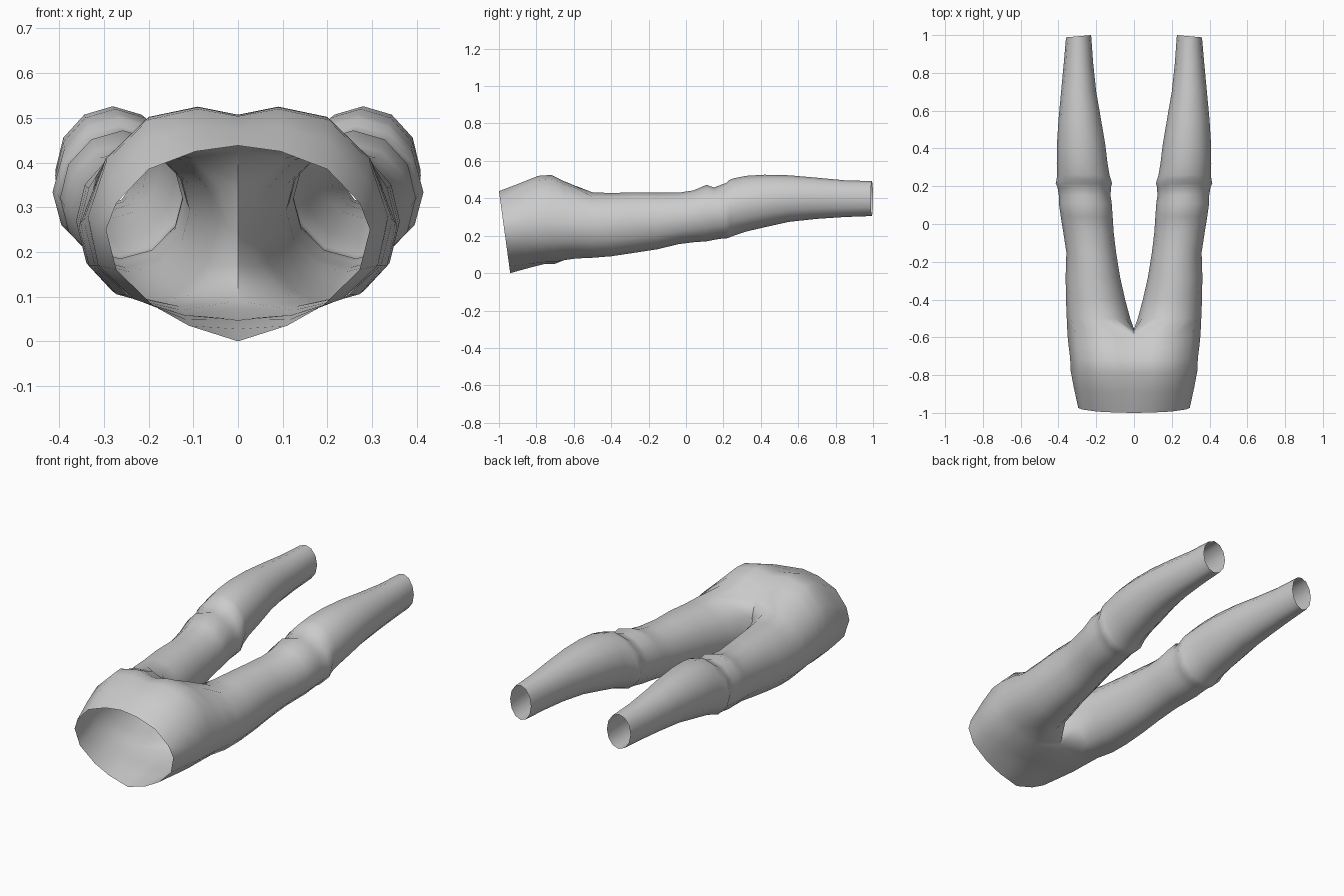
import bpy, bmesh, math

if "Cube" in bpy.data.objects:
    bpy.data.objects.remove(bpy.data.objects["Cube"])

# Half cross-sections of the hips (x, z): top centre, round the outside, to bottom centre
waist = [(0, .438), (.095, .425), (.2, .385), (.272, .31), (.295, .25),
         (.272, .16), (.19, .08), (.11, .035), (0, 0)]
hip = [(0, .507), (.09, .525), (.2, .502), (.295, .41), (.338, .28),
       (.315, .17), (.235, .095), (.12, .06), (0, .05)]
crotch = [(0, .425), (.1, .466), (.2, .455), (.305, .39), (.352, .265),
          (.325, .17), (.25, .105), (.13, .078), (0, .09)]
# Crotch seam on the centre line (y, z), bottom to top
seam = [(-.565, .17), (-.555, .25), (-.565, .34)]

# Leg rings: y, inner x, outer x, bottom z, top z
legs = [(-.5, .02, .356, .082, .432),
        (-.4, .047, .36, .09, .428),
        (-.28, .074, .362, .108, .432),
        (-.15, .095, .358, .128, .43),
        (-.04, .108, .375, .155, .43),
        (.04, .113, .388, .165, .442),
        (.11, .118, .398, .17, .472),
        (.15, .124, .398, .178, .458),
        (.195, .122, .405, .185, .475),
        (.215, .116, .415, .185, .482),
        (.235, .122, .41, .192, .5),
        (.26, .13, .407, .202, .508),
        (.32, .14, .409, .222, .52),
        (.42, .152, .408, .245, .526),
        (.55, .174, .4, .274, .523),
        (.7, .2, .386, .29, .51),
        (.85, .216, .372, .3, .496),
        (1.0, .227, .36, .305, .492)]


def blend(a, b, t):
    return [(p[0] + (q[0] - p[0]) * t, p[1] + (q[1] - p[1]) * t) for p, q in zip(a, b)]


def hip_ring(profile, y, slant):
    top, bottom = profile[0][1], profile[-1][1]
    return [bm.verts.new((x, y + slant * min(1, max(0, (top - z) / (top - bottom))), z))
            for x, z in profile]


def leg_ring(y, x0, x1, z0, z1):
    ring = []
    for i in range(12):
        a = math.radians(120 - 30 * i)
        slant = -.006 * (1 + math.cos(a)) if y == 1 else 0
        ring.append(bm.verts.new(((x0 + x1) / 2 + (x1 - x0) / 2 * math.cos(a), y + slant,
                                  (z0 + z1) / 2 + (z1 - z0) / 2 * math.sin(a))))
    return ring


def bridge(a, b, closed):
    n = len(a)
    for i in range(n if closed else n - 1):
        j = (i + 1) % n
        bm.faces.new((a[i], a[j], b[j], b[i]))


bm = bmesh.new()

# Hips: open half shells from waist to crotch
rings = [hip_ring(waist, -1, .06),
         hip_ring(blend(waist, hip, .55), -.89, .05),
         hip_ring(blend(waist, hip, .95), -.79, .03),
         hip_ring(hip, -.72, .02),
         hip_ring(blend(hip, crotch, .55), -.655, .01),
         hip_ring(crotch, -.59, 0)]
for a, b in zip(rings, rings[1:]):
    bridge(a, b, False)

# Leg: closed rings starting from the crotch seam
loop = rings[-1] + [bm.verts.new((0, y, z)) for y, z in seam]
for spec in legs:
    nxt = leg_ring(*spec)
    bridge(loop, nxt, True)
    loop = nxt

bmesh.ops.recalc_face_normals(bm, faces=bm.faces)
mesh = bpy.data.meshes.new("trousers")
bm.to_mesh(mesh)
bm.free()
trousers = bpy.data.objects.new("trousers", mesh)
bpy.context.collection.objects.link(trousers)

# Mirror to the other leg, welding the centre line
mirror = trousers.modifiers.new("mirror", 'MIRROR')
mirror.use_axis = (True, False, False)
mirror.use_clip = True
bpy.context.view_layer.objects.active = trousers
trousers.select_set(True)
bpy.ops.object.modifier_apply(modifier="mirror")
bpy.ops.object.shade_smooth_by_angle(angle=math.radians(60))
